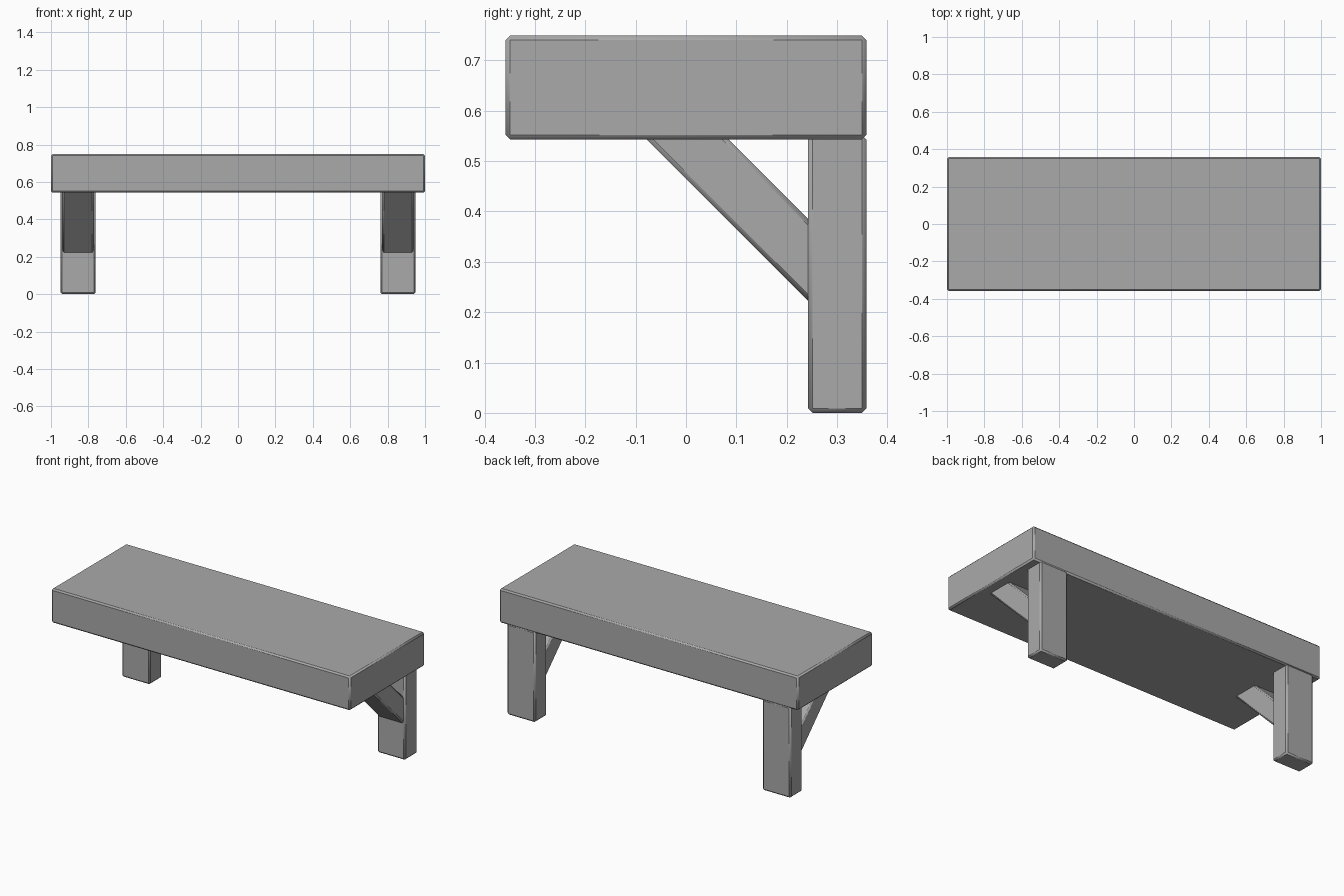
import bpy
from math import radians

cube = bpy.data.objects.get("Cube")
if cube:
    bpy.data.objects.remove(cube, do_unlink=True)

GREY = (0.4, 0.4, 0.4, 1)
grey = bpy.data.materials.new("plain_grey")
grey.use_nodes = True
grey.diffuse_color = GREY
grey.node_tree.nodes["Principled BSDF"].inputs["Base Color"].default_value = GREY


def board(name, centre, size, tilt=0):
    """Box with chamfered edges, tilted about the x axis."""
    bpy.ops.mesh.primitive_cube_add(size=1, location=centre)
    ob = bpy.context.object
    ob.name = name
    ob.scale = size
    bpy.ops.object.transform_apply(location=False, rotation=False, scale=True)
    ob.rotation_euler.x = radians(tilt)
    ob.data.materials.append(grey)
    bevel = ob.modifiers.new("chamfer", "BEVEL")
    bevel.width = 0.009
    bevel.segments = 1
    bpy.ops.object.shade_smooth_by_angle(angle=radians(50))
    return ob


# Thick shelf top
board("shelf_top", (0, 0, 0.646), (2, 0.716, 0.207))

# Wall posts and diagonal braces on both sides
for side, x in (("left", 0.855), ("right", -0.855)):
    board(side + "_post", (x, 0.3, 0.276), (0.188, 0.116, 0.552))
    board(side + "_brace", (x, 0.122, 0.424), (0.168, 0.115, 0.5), tilt=45)
